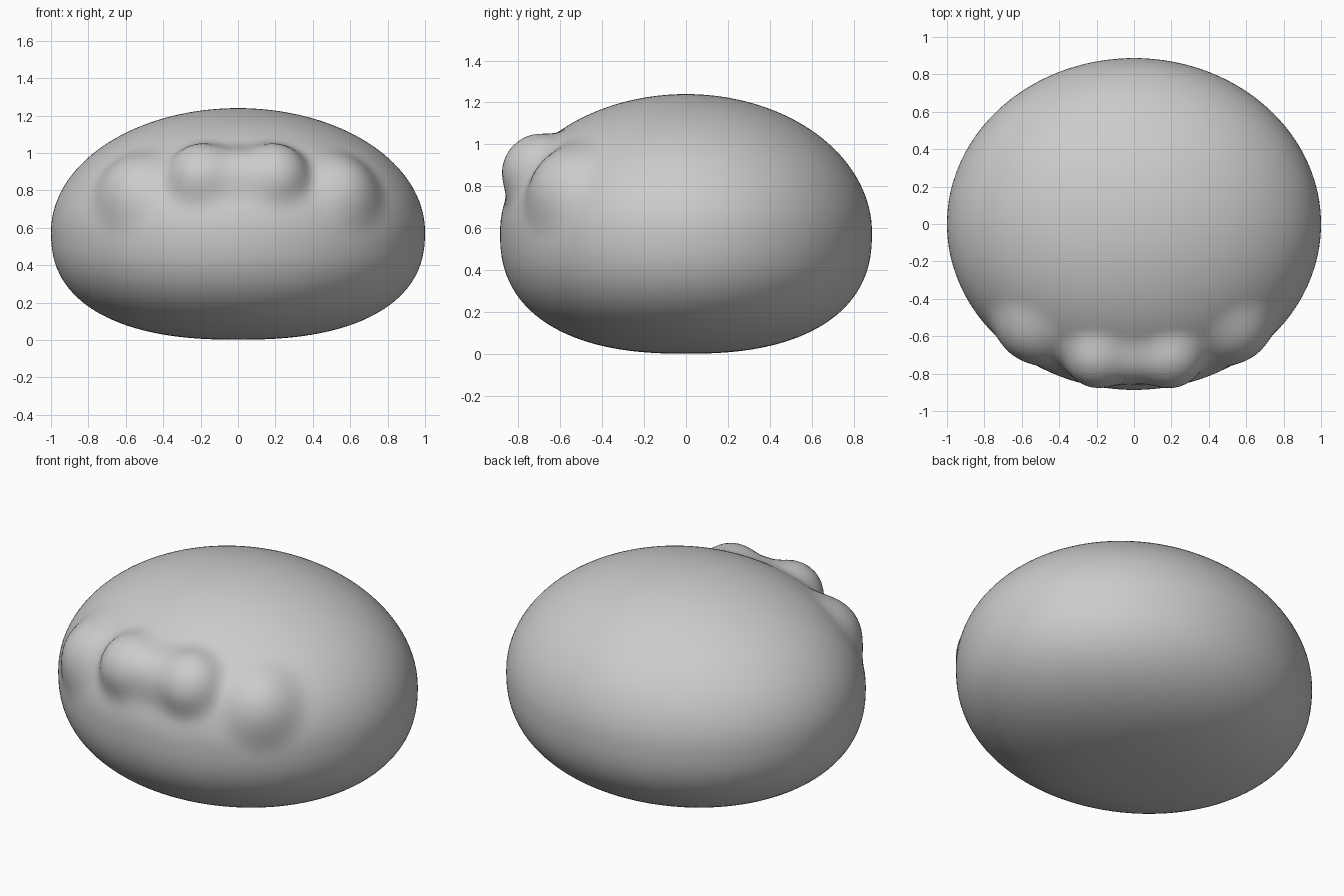
import bpy
import bmesh
from mathutils import Vector

cube = bpy.data.objects.get("Cube")
if cube:
    bpy.data.objects.remove(cube, do_unlink=True)

CENTRE = Vector((0, 0, 0.58))
BROW_X, CHEEK_X = 0.19, 0.52


def body_field(p):
    """Squashed egg with a flatter underside; negative inside."""
    h = p.z - CENTRE.z
    r = (p.x ** 2 + (p.y / 0.887) ** 2) ** 0.5
    n, height = (2, 0.66) if h > 0 else (2.4, 0.578)
    return ((r ** n + (abs(h) / height) ** n) ** (1 / n) - 1) * 0.8


def blend(a, b, k):
    """Smooth union of two fields."""
    h = max(k - abs(a - b), 0) / k
    return min(a, b) - h * h * k / 4


def field(p):
    q = Vector((abs(p.x), p.y, p.z))
    # Twin upper bumps with a bridge between them
    bump = (q - Vector((BROW_X, -0.69, 0.865))).length - 0.185
    bridge = (q - Vector((min(q.x, BROW_X), -0.69, 0.86))).length - 0.165
    # Low cheek swelling on each side
    cheek = (q - Vector((CHEEK_X, -0.53, 0.77))).length - 0.21
    shape = blend(body_field(q), cheek, 0.08)
    return blend(shape, blend(bump, bridge, 0.04), 0.06)


def surface_point(direction):
    """Find where a ray from the centre leaves the shape."""
    f = field if direction.y < -0.2 else body_field
    lo, hi = 0.3, 1.3
    for _ in range(15):
        mid = (lo + hi) / 2
        if f(CENTRE + direction * mid) < 0:
            lo = mid
        else:
            hi = mid
    return CENTRE + direction * lo


# Body with bumps, moulded from a fine sphere
bm = bmesh.new()
bmesh.ops.create_icosphere(bm, subdivisions=7 - 1, radius=1)
for v in bm.verts:
    v.co = surface_point(v.co.normalized())
for face in bm.faces:
    face.smooth = True
mesh = bpy.data.meshes.new("body")
bm.to_mesh(mesh)
bm.free()
body = bpy.data.objects.new("body", mesh)
bpy.context.collection.objects.link(body)

# Plain grey surface
grey = bpy.data.materials.new("light grey")
grey.use_nodes = True
colour = (0.6, 0.6, 0.6, 1)
grey.diffuse_color = colour
grey.node_tree.nodes["Principled BSDF"].inputs["Base Color"].default_value = colour
mesh.materials.append(grey)
